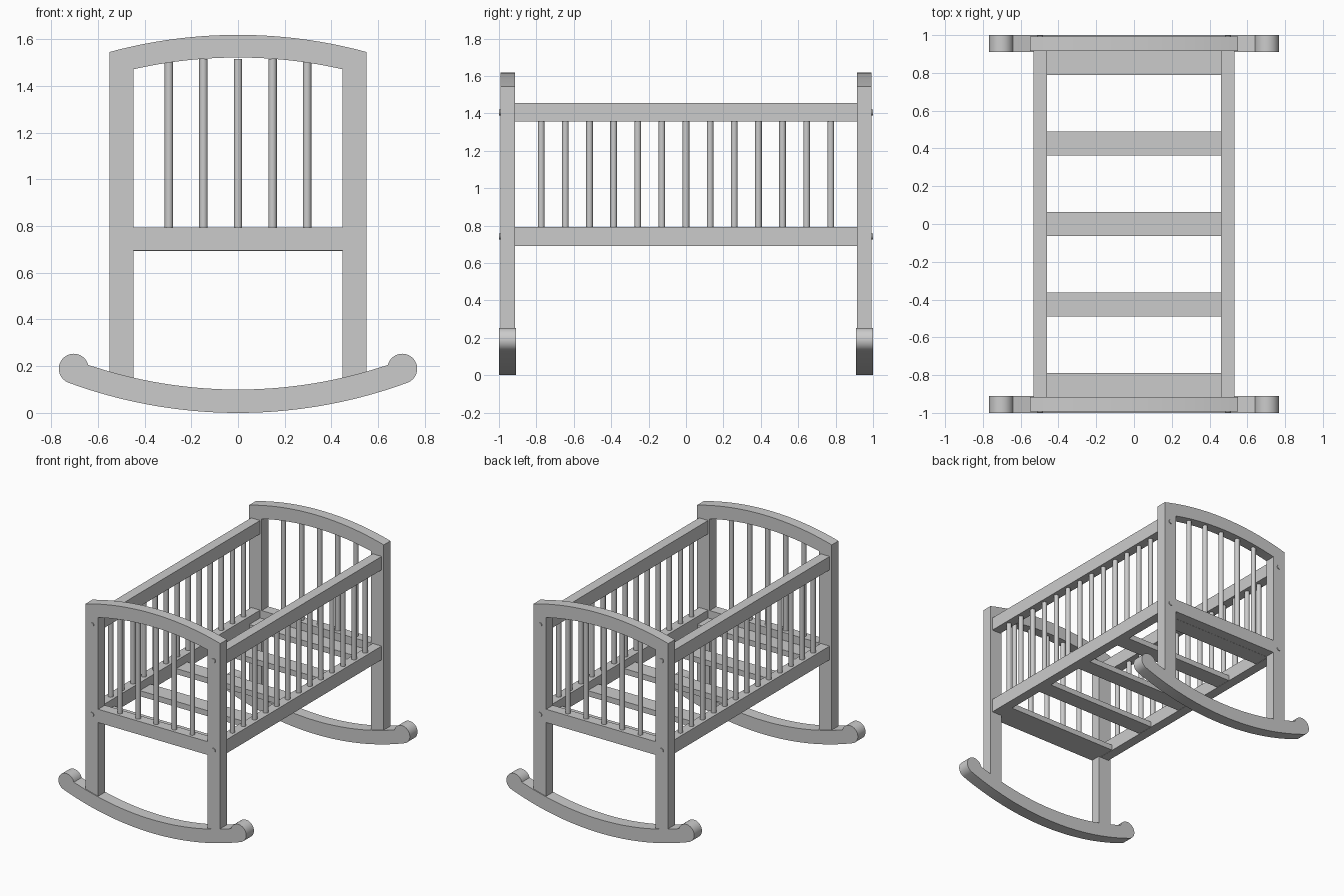
import bpy, bmesh
from math import sin, cos, sqrt, radians, asin, acos, pi

if "Cube" in bpy.data.objects:
    bpy.data.objects.remove(bpy.data.objects["Cube"])


def finish(name, bm, smooth=True):
    bmesh.ops.recalc_face_normals(bm, faces=bm.faces)
    me = bpy.data.meshes.new(name)
    bm.to_mesh(me)
    bm.free()
    ob = bpy.data.objects.new(name, me)
    bpy.context.collection.objects.link(ob)
    if smooth:
        bpy.ops.object.select_all(action='DESELECT')
        ob.select_set(True)
        bpy.context.view_layer.objects.active = ob
        bpy.ops.object.shade_smooth_by_angle(angle=radians(30))
    return ob


def box(name, x, y, z):
    bm = bmesh.new()
    bmesh.ops.create_cube(bm, size=1)
    for v in bm.verts:
        v.co = [lo + (c + 0.5) * (hi - lo) for c, (lo, hi) in zip(v.co, (x, y, z))]
    return finish(name, bm, False)


def prism(name, pts, y0, y1):
    """Extrude an (x, z) outline along y."""
    bm = bmesh.new()
    face = bm.faces.new([bm.verts.new((x, y0, z)) for x, z in pts])
    ext = bmesh.ops.extrude_face_region(bm, geom=[face])
    for v in ext['geom']:
        if isinstance(v, bmesh.types.BMVert):
            v.co.y = y1
    return finish(name, bm)


def spindle(name, x, y, z0, z1, r=0.018):
    bm = bmesh.new()
    bmesh.ops.create_cone(bm, cap_ends=True, segments=20, radius1=r, radius2=r, depth=z1 - z0)
    bmesh.ops.translate(bm, verts=bm.verts, vec=(x, y, (z0 + z1) / 2))
    return finish(name, bm)


def arch(half, top, r, n=32):
    """Arc points from -half to +half, crown at height top."""
    a = asin(half / r)
    return [(r * sin(t), top - r + r * cos(t))
            for t in (-a + 2 * a * i / n for i in range(n + 1))]


# Outline of the two posts joined by the curved headpiece
frame = ([(-0.55, 0.12)] + arch(0.55, 1.618, 2.1) + [(0.55, 0.12), (0.447, 0.12)]
         + arch(0.447, 1.521, 2.02)[::-1] + [(-0.447, 0.12)])

# Outline of the rocker: concentric arcs with round knobs
CZ, RO, RI, RK = 2.1, 2.1, 2.0, 0.064
RC = RO - RK
A = asin(0.703 / RC)
PHI = 2 * pi - acos((RI - RC) / RK)
knob = []
for i in range(29):
    p = PHI * i / 28
    rad, tan = RC + RK * cos(p), RK * sin(p)
    knob.append((rad * sin(A) + tan * cos(A), CZ - rad * cos(A) + tan * sin(A)))
B = asin(knob[-1][0] / RI)
outer = [(RO * sin(t), CZ - RO * cos(t)) for t in (-A + 2 * A * i / 40 for i in range(1, 40))]
inner = [(RI * sin(t), CZ - RI * cos(t)) for t in (B - 2 * B * i / 40 for i in range(1, 40))]
rocker = outer + knob + inner + [(-x, z) for x, z in knob[::-1]]

# Ends: frame, rocker, lower rail, spindles, bolts
for s, side in ((-1, "front"), (1, "back")):
    prism(f"{side}_end_frame", frame, s * 0.915, s * 0.993)
    prism(f"{side}_rocker", rocker, s * 0.91, s)
    box(f"{side}_lower_rail", (-0.447, 0.447), sorted((s * 0.915, s * 0.993)), (0.695, 0.793))
    for i in range(-2, 3):
        x = 0.148 * i
        spindle(f"{side}_spindle", x, s * 0.954, 0.78, 1.515)
    for x in (-0.497, 0.497):
        for z in (0.742, 1.405):
            disc = [(x + 0.016 * cos(k * pi / 8), z + 0.016 * sin(k * pi / 8)) for k in range(16)]
            prism(f"{side}_bolt", disc, s * 0.985, s * 0.999)

# Sides: upper and lower rails with spindles
for s, side in ((-1, "left"), (1, "right")):
    xs = sorted((s * 0.46, s * 0.533))
    box(f"{side}_lower_rail", xs, (-0.915, 0.915), (0.692, 0.793))
    box(f"{side}_upper_rail", xs, (-0.915, 0.915), (1.356, 1.455))
    for i in range(-6, 7):
        spindle(f"{side}_spindle", s * 0.497, 0.129 * i, 0.78, 1.37)

# Base slats
for y in (-0.852, -0.426, 0, 0.426, 0.852):
    box("base_slat", (-0.461, 0.461), (y - 0.063, y + 0.063), (0.694, 0.735))
